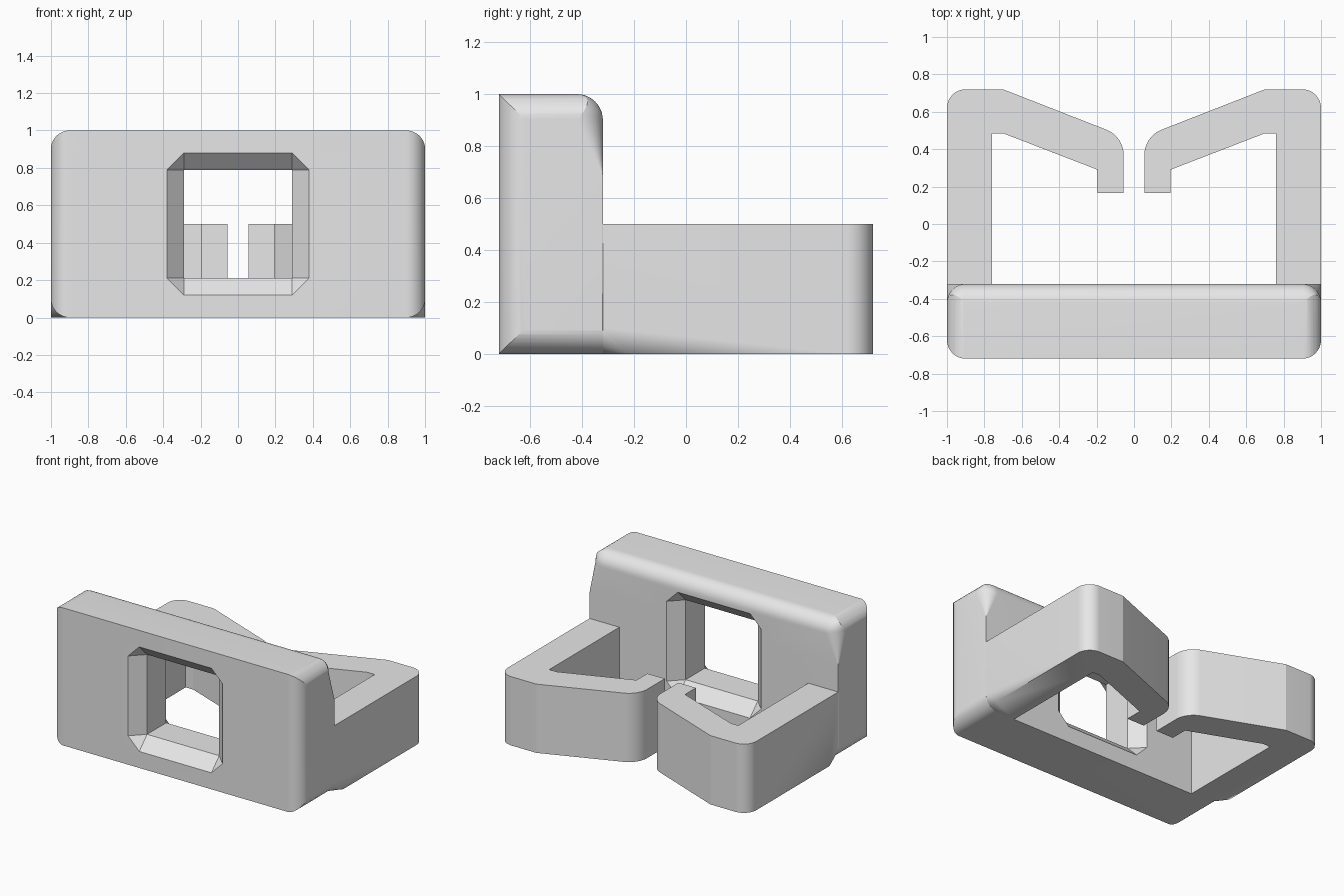
import bpy
import bmesh
import math
from mathutils import Vector

if "Cube" in bpy.data.objects:
    bpy.data.objects.remove(bpy.data.objects["Cube"], do_unlink=True)

grey = bpy.data.materials.new("light_grey")
grey.use_nodes = True
grey.diffuse_color = (0.8, 0.8, 0.8, 1)
grey.node_tree.nodes["Principled BSDF"].inputs["Base Color"].default_value = (0.8, 0.8, 0.8, 1)

STEPS = 10
FRONT, BACK = -0.72, -0.32
FILLET = 0.1


def rounded(corners):
    """Outline from (x, y, radius) corners; radius 0 keeps a corner sharp."""
    pts = []
    for i, (x, y, r) in enumerate(corners):
        p = Vector((x, y))
        if r == 0:
            pts.append(p)
            continue
        u = (Vector(corners[i - 1][:2]) - p).normalized()
        v = (Vector(corners[(i + 1) % len(corners)][:2]) - p).normalized()
        half = math.acos(max(-1, min(1, u.dot(v)))) / 2
        centre = p + (u + v).normalized() * r / math.sin(half)
        a = p + u * r / math.tan(half) - centre
        b = p + v * r / math.tan(half) - centre
        pts += [centre + a.lerp(b, k / STEPS).normalized() * r for k in range(STEPS + 1)]
    return pts


def loft(name, rings):
    """Closed solid through rings that share one point count."""
    bm = bmesh.new()
    rows = [[bm.verts.new(p) for p in ring] for ring in rings]
    n = len(rows[0])
    for a, b in zip(rows, rows[1:]):
        for i in range(n):
            j = (i + 1) % n
            bm.faces.new((a[i], a[j], b[j], b[i]))
    bm.faces.new(rows[0])
    bm.faces.new(rows[-1])
    bmesh.ops.remove_doubles(bm, verts=bm.verts, dist=0.00001)
    bmesh.ops.recalc_face_normals(bm, faces=bm.faces)
    mesh = bpy.data.meshes.new(name)
    bm.to_mesh(mesh)
    bm.free()
    obj = bpy.data.objects.new(name, mesh)
    bpy.context.collection.objects.link(obj)
    return obj


def select(obj):
    bpy.ops.object.select_all(action="DESELECT")
    obj.select_set(True)
    bpy.context.view_layer.objects.active = obj


def combine(obj, tool, operation):
    mod = obj.modifiers.new("cut", "BOOLEAN")
    mod.operation = operation
    mod.solver = "EXACT"
    mod.object = tool
    select(obj)
    bpy.ops.object.modifier_apply(modifier=mod.name)
    bpy.data.objects.remove(tool, do_unlink=True)


def finish(obj):
    obj.data.materials.clear()
    obj.data.materials.append(grey)
    select(obj)
    bpy.ops.object.shade_smooth_by_angle(angle=math.radians(15))


# Front plate: rounded front edges, back corners that fade out, rounded top back edge
def plan_ring(z, back, r):
    outline = rounded([(-1, FRONT, FILLET), (1, FRONT, FILLET), (1, back, r), (-1, back, r)])
    return [(p.x, p.y, z) for p in outline]


levels = [(-0.1, BACK, 0.001), (0.69, BACK, 0.001)]
for k in range(STEPS + 1):
    t = math.pi / 2 * k / STEPS
    levels.append((1 - FILLET * (1 - math.sin(t)), BACK - FILLET * (1 - math.cos(t)), FILLET))
levels.append((1.05, BACK - FILLET, FILLET))
plate = loft("front_plate", [plan_ring(*level) for level in levels])

# Rounded front silhouette of the plate
w = 1.0004
face = rounded([(-w, 0, FILLET), (w, 0, FILLET), (w, 1, FILLET), (-w, 1, FILLET)])
combine(plate, loft("silhouette", [[(p.x, y, p.y) for p in face] for y in (-0.9, -0.1)]), "INTERSECT")


# Square window, flared to clipped corners on both sides
def window_ring(y, wide):
    s = 0.29
    quarter = [(wide, -s), (wide, s), (s, wide), (-s, wide)]
    ring = quarter + [(-a, -b) for a, b in quarter]
    return [(a, y, 0.5 + b) for a, b in ring]


stations = [(FRONT - 0.01, 0.39), (FRONT + 0.09, 0.29), (BACK - 0.09, 0.29), (BACK + 0.01, 0.39)]
combine(plate, loft("window", [window_ring(*s) for s in stations]), "DIFFERENCE")
finish(plate)

# Hooked clip arms
arm_outline = rounded([
    (1, BACK, 0), (1, 0.72, FILLET), (0.70, 0.72, 0), (0.055, 0.468, 0.146),
    (0.055, 0.165, 0), (0.195, 0.165, 0), (0.195, 0.29, 0),
    (0.70, 0.485, 0), (0.76, 0.485, 0), (0.76, BACK, 0)])
for side, label in ((1, "left"), (-1, "right")):
    arm = loft(label + "_clip_arm", [[(side * p.x, p.y, z) for p in arm_outline] for z in (0, 0.5)])
    # The plate's bottom fillet runs out to a point on the arm
    reach = 1.2 * FILLET
    base = [(1.03, -0.03), (1.03, reach)]
    for k in range(STEPS + 1):
        t = math.pi / 2 * k / STEPS
        base.append((1 - reach * (1 - math.cos(t)), reach * (1 - math.sin(t))))
    base.append((1 - reach, -0.03))
    rings = [[(side * x, BACK - 0.02, z) for x, z in base], [(side, BACK + 0.1, 0)] * len(base)]
    combine(arm, loft("runout", rings), "DIFFERENCE")
    finish(arm)
